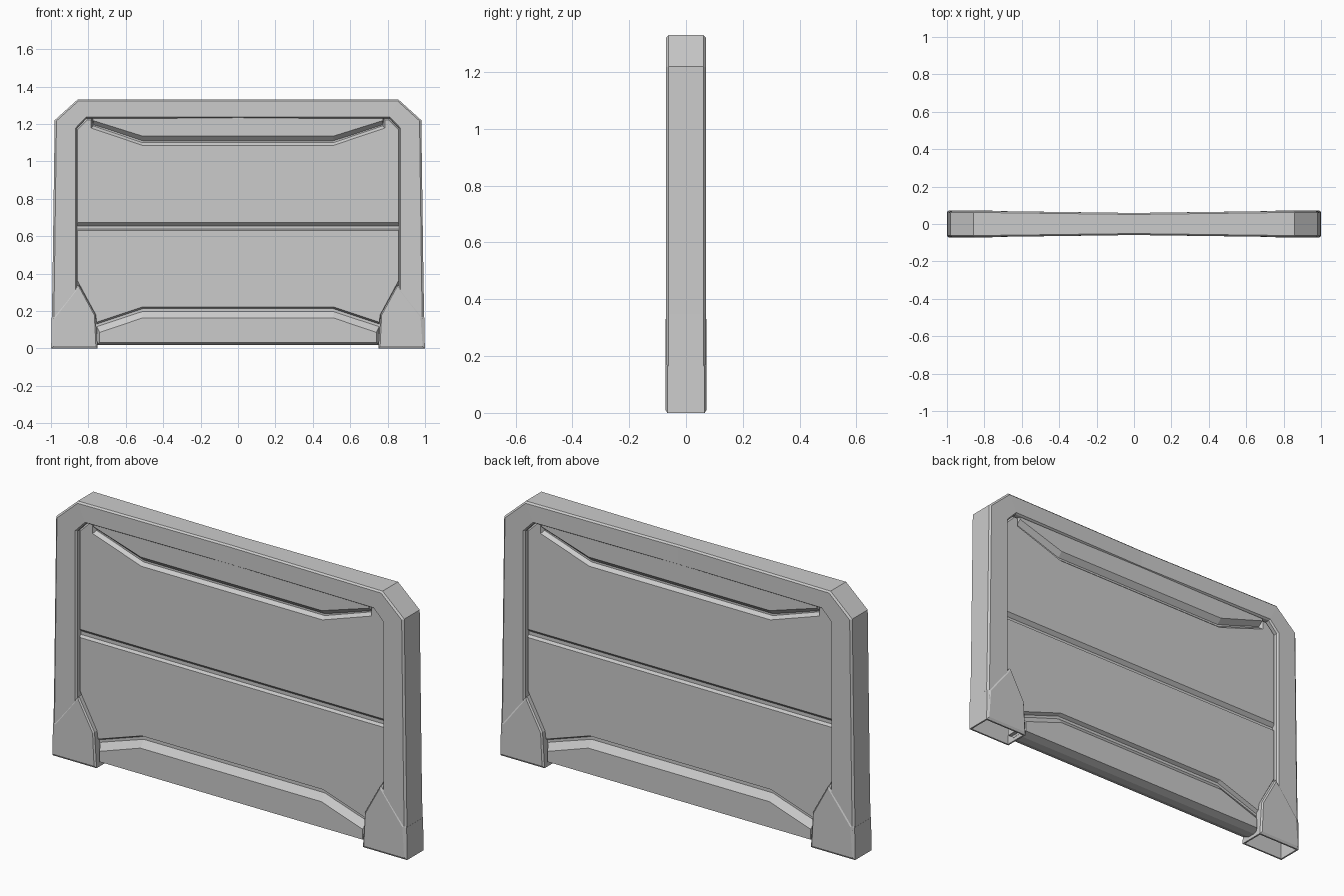
import bpy, bmesh

if "Cube" in bpy.data.objects:
    bpy.data.objects.remove(bpy.data.objects["Cube"])


def finish(name, bm):
    bmesh.ops.recalc_face_normals(bm, faces=bm.faces)
    me = bpy.data.meshes.new(name)
    bm.to_mesh(me)
    bm.free()
    ob = bpy.data.objects.new(name, me)
    bpy.context.collection.objects.link(ob)
    return ob


def loft(name, rings, cap=True):
    """Skin equal-sized rings of 3D points."""
    bm = bmesh.new()
    vs = [[bm.verts.new(p) for p in r] for r in rings]
    n = len(vs[0])
    for a, b in zip(vs, vs[1:]):
        for i in range(n):
            j = (i + 1) % n
            bm.faces.new((a[i], a[j], b[j], b[i]))
    if cap:
        bm.faces.new(vs[0])
        bm.faces.new(vs[-1])
    return finish(name, bm)


def slab(name, front, back, d, e, both=True):
    """Slab with matching faces at y = -d / +d and wider outlines at y = -e / +e."""
    def full(pts):
        return pts + [(-x, z) for x, z in reversed(pts)] if both else pts
    f, b = full(front), full(back)
    rings = [[(x, y, z) for x, z in o] for o, y in ((f, -d), (b, -e), (b, e), (f, d))]
    return loft(name, rings)


def mirror_x(ob):
    m = ob.modifiers.new("mirror", 'MIRROR')
    m.use_axis[0] = True


# Outer frame: half lofted through (outer, inner, half depth), pinched at centre
sections = [((0, 1.33), (0, 1.23), .059), ((.858, 1.33), (.81, 1.23), .07),
            ((.98, 1.22), (.862, 1.175), .07), ((.992, .35), (.862, .35), .07),
            ((.997, .1), (.862, .1), .07)]
rings = []
for (ox, oz), (ix, iz), d in sections:
    def at(t, y):
        return (ox + (ix - ox) * t, y, oz + (iz - oz) * t)
    rings.append([at(0, -d + .008), at(.08, -d), at(.94, -d), at(1, -d + .009),
                  at(1, d - .009), at(.94, d), at(.08, d), at(0, d - .008)])
bm_frame = loft("outer_frame", rings, cap=False)
mirror_x(bm_frame)

# Thin core closing the grooves
core = [(.78, .03), (.78, .2), (.87, .35), (.87, 1.17), (.82, 1.24)]
slab("core_panel", core, core, .03, .012)

# Upper and lower main panels with chamfered edges
slab("upper_panel",
     [(.857, .672), (.857, 1.17), (.805, 1.222), (.785, 1.222), (.785, 1.178), (.51, 1.085)],
     [(.866, .655), (.866, 1.175), (.81, 1.232), (.78, 1.232), (.775, 1.19), (.51, 1.10)],
     .048, .03)
slab("lower_panel",
     [(.857, .63), (.857, .36), (.76, .18), (.755, .14), (.51, .222)],
     [(.866, .637), (.866, .35), (.77, .18), (.755, .13), (.51, .212)],
     .048, .03)

# Sloped blocks along the top and bottom edges
slab("top_block",
     [(.775, 1.235), (.775, 1.218), (.51, 1.135)],
     [(.785, 1.235), (.775, 1.188), (.51, 1.10)], .055, .02)
slab("bottom_block",
     [(.74, .032), (.74, .085), (.51, .163)],
     [(.76, .018), (.76, .128), (.51, .21)], .057, .02)

# Pointed feet, hollow underneath
outline = [(.999, 0), (.996, .165), (.85, .34), (.762, .18), (.75, 0)]
inner = [(.987, .012), (.976, .165), (.85, .328), (.768, .177), (.76, .012)]
foot = slab("foot", inner, outline, .073, .066, both=False)
bm = bmesh.new()
bm.from_mesh(foot.data)
bottom = max((f for f in bm.faces if f.normal.z < -.99), key=lambda f: f.calc_area())
bmesh.ops.inset_region(bm, faces=[bottom], thickness=.012)
ext = bmesh.ops.extrude_face_region(bm, geom=[bottom])
bmesh.ops.delete(bm, geom=[bottom], context='FACES')
bmesh.ops.translate(bm, verts=[v for v in ext["geom"] if isinstance(v, bmesh.types.BMVert)],
                    vec=(0, 0, .09))
bmesh.ops.recalc_face_normals(bm, faces=bm.faces)
bm.to_mesh(foot.data)
bm.free()
mirror_x(foot)
